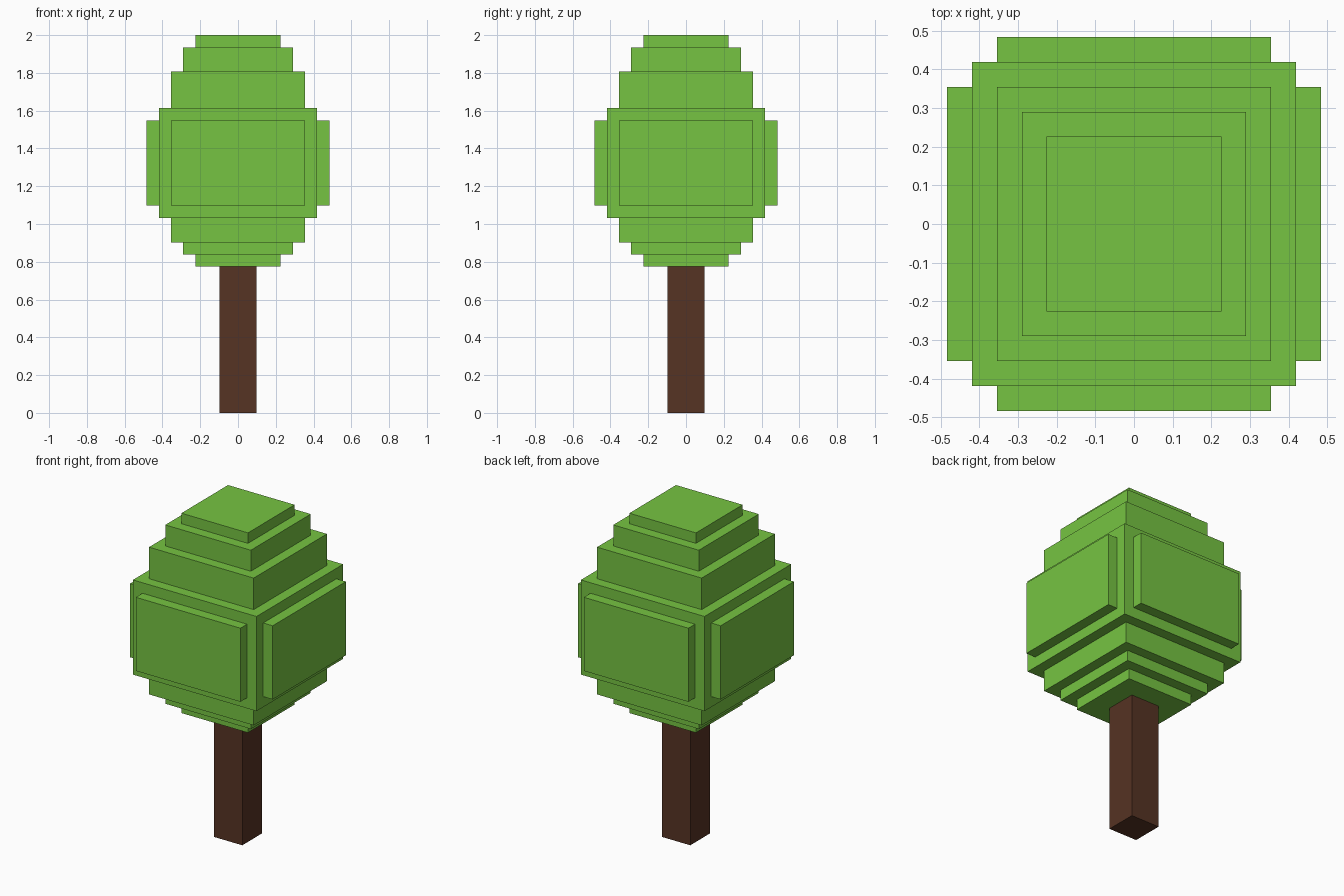
import bpy, bmesh
from mathutils import Vector

if "Cube" in bpy.data.objects:
    bpy.data.objects.remove(bpy.data.objects["Cube"])

U = 2 / 31  # one voxel: the tree is 31 voxels tall


def material(name, rgb):
    m = bpy.data.materials.new(name)
    m.diffuse_color = (*rgb, 1)
    m.use_nodes = True
    m.node_tree.nodes["Principled BSDF"].inputs["Base Color"].default_value = m.diffuse_color
    return m


def stepped_tower(bm, steps):
    """Closed square tower from (half width, bottom, top) steps in voxels."""
    rings = []
    for half, bottom, top in steps:
        for z in (bottom, top):
            rings.append([bm.verts.new(Vector((x * half, y * half, z)) * U)
                          for x, y in ((-1, -1), (1, -1), (1, 1), (-1, 1))])
    for low, high in zip(rings, rings[1:]):
        for i in range(4):
            j = (i + 1) % 4
            bm.faces.new((low[i], low[j], high[j], high[i]))
    bm.faces.new(rings[0][::-1])
    bm.faces.new(rings[-1])
    bm.normal_update()


def finish(bm, name, mat):
    bmesh.ops.recalc_face_normals(bm, faces=bm.faces[:])
    mesh = bpy.data.meshes.new(name)
    bm.to_mesh(mesh)
    bm.free()
    mesh.materials.append(mat)
    obj = bpy.data.objects.new(name, mesh)
    bpy.context.collection.objects.link(obj)


# Trunk
bm = bmesh.new()
stepped_tower(bm, [(1.5, 0, 12)])
finish(bm, "trunk", material("bark brown", (0.093, 0.033, 0.017)))

# Leaf crown: stacked square layers
bm = bmesh.new()
stepped_tower(bm, [(3.5, 12, 13), (4.5, 13, 14), (5.5, 14, 16), (6.5, 16, 25),
                   (5.5, 25, 28), (4.5, 28, 30), (3.5, 30, 31)])

# Raised panel on each side of the widest layer
sides = [f for f in bm.faces
         if abs(f.normal.z) < 0.1 and f.calc_center_median().xy.length > 6 * U]
bmesh.ops.inset_individual(bm, faces=sides, thickness=U, use_even_offset=True)
for face in sides:
    direction = face.normal.copy()
    panel = bmesh.ops.extrude_discrete_faces(bm, faces=[face])["faces"][0]
    bmesh.ops.translate(bm, verts=panel.verts[:], vec=direction * U)
finish(bm, "leaf_crown", material("leaf green", (0.181, 0.552, 0.054)))
